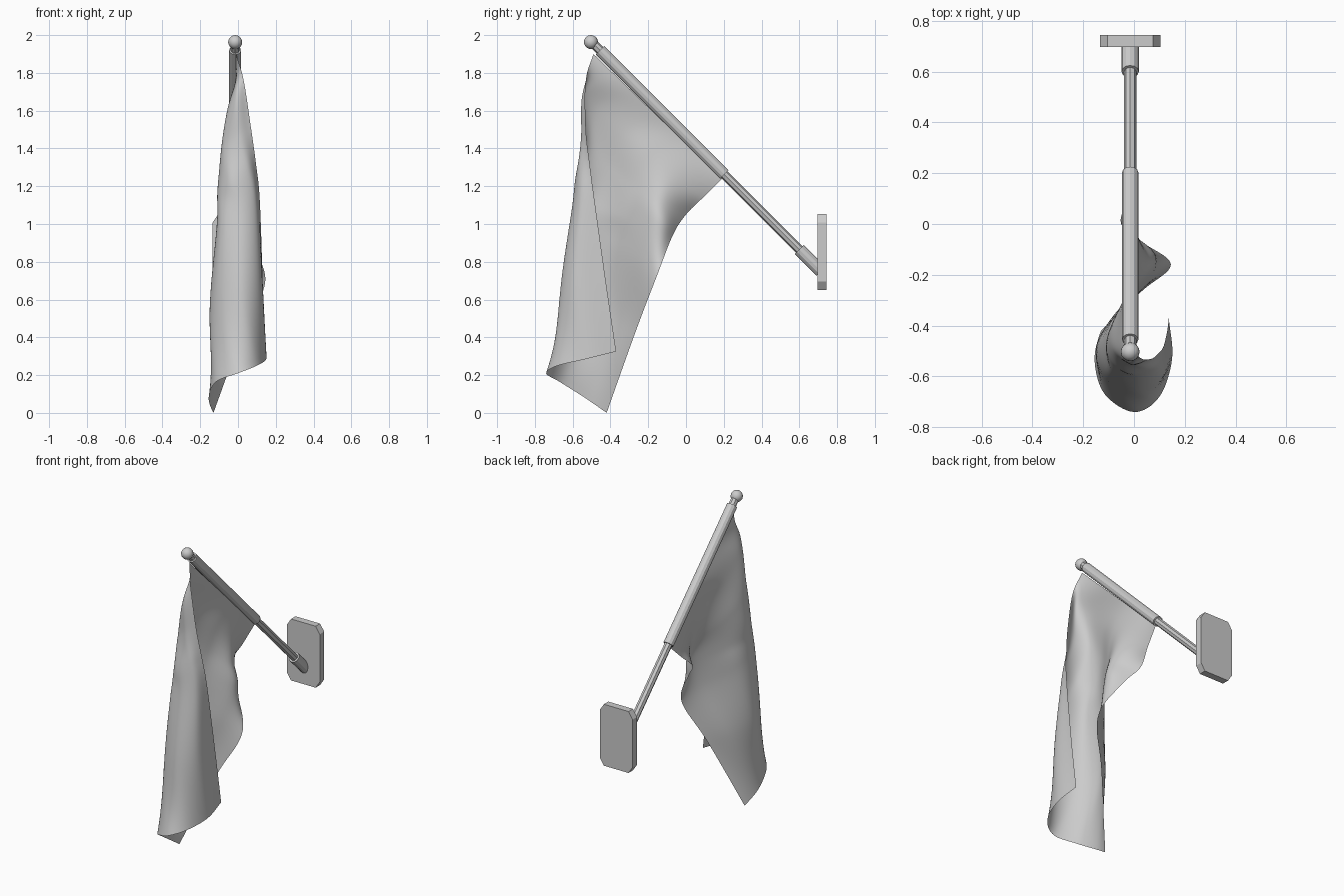
import bpy, bmesh
from mathutils import Vector

if "Cube" in bpy.data.objects:
    bpy.data.objects.remove(bpy.data.objects["Cube"])

PX = -0.015          # pole centre in x
SUM = 1.465          # the pole axis runs at 45 degrees: y + z = SUM


def make_object(name, bm, smooth=None):
    bmesh.ops.recalc_face_normals(bm, faces=bm.faces)
    mesh = bpy.data.meshes.new(name)
    bm.to_mesh(mesh)
    bm.free()
    ob = bpy.data.objects.new(name, mesh)
    bpy.context.collection.objects.link(ob)
    if smooth is not None:
        bpy.ops.object.select_all(action='DESELECT')
        ob.select_set(True)
        bpy.context.view_layer.objects.active = ob
        bpy.ops.object.shade_smooth_by_angle(angle=smooth)
    return ob


def on_pole(y):
    return Vector((PX, y, SUM - y))


def rod(name, y0, y1, radius, sides):
    a, b = on_pole(y0), on_pole(y1)
    bm = bmesh.new()
    bmesh.ops.create_cone(bm, cap_ends=True, segments=sides, radius1=radius,
                          radius2=radius, depth=(b - a).length)
    turn = (b - a).to_track_quat('Z', 'X')
    for v in bm.verts:
        v.co = turn @ v.co + (a + b) / 2
    return make_object(name, bm, 0.5)


# Pole, sleeve, neck and wall socket
rod("pole", -0.45, 0.68, 0.024, 8)
rod("flag_sleeve", -0.455, 0.203, 0.032, 12)
rod("finial_neck", -0.50, -0.45, 0.024, 8)
rod("wall_socket", 0.60, 0.715, 0.034, 12)

# Ball finial
bm = bmesh.new()
bmesh.ops.create_uvsphere(bm, u_segments=16, v_segments=10, radius=0.037)
bmesh.ops.translate(bm, verts=bm.verts, vec=(PX, -0.503, 1.963))
make_object("ball_finial", bm, 0.6)

# Wall plate with clipped corners
bm = bmesh.new()
hx, hz, cx, cz = 0.119, 0.201, 0.03, 0.045
outline = []
for sx, sz in ((1, 1), (-1, 1), (-1, -1), (1, -1)):
    pair = [(sx * hx, sz * (hz - cz)), (sx * (hx - cx), sz * hz)]
    outline += pair if sx * sz > 0 else pair[::-1]
rings = [[bm.verts.new((PX + x, y, 0.852 + z)) for x, z in outline] for y in (0.697, 0.743)]
for ring in rings:
    bm.faces.new(ring)
for i in range(8):
    k = (i + 1) % 8
    bm.faces.new((rings[0][i], rings[0][k], rings[1][k], rings[1][i]))
make_object("wall_plate", bm)


# Draped cloth: smooth surface through a few cross-fold curves
def spline(pts, t):
    s = t * (len(pts) - 1)
    i = min(int(s), len(pts) - 2)
    f = s - i
    p1, p2 = pts[i], pts[i + 1]
    p0 = pts[i - 1] if i > 0 else 2 * p1 - p2
    p3 = pts[i + 2] if i + 2 < len(pts) else 2.5 * p2 - 2 * p1 + 0.5 * p0
    return 0.5 * (2 * p1 + (p2 - p0) * f + (2 * p0 - 5 * p1 + 4 * p2 - p3) * f * f
                  + (3 * p1 - p0 - 3 * p2 + p3) * f ** 3)


hoist = [Vector((-0.01, -0.49, 1.90)).lerp(Vector((-0.01, 0.19, 1.24)), i / 6) for i in range(7)]
folds = [
    [(.03, -.53, 1.76), (-.015, -.535, 1.70), (-.055, -.46, 1.61), (-.05, -.34, 1.49),
     (-.01, -.20, 1.37), (.015, -.06, 1.25), (-.03, .09, 1.14)],
    [(.07, -.53, 1.5), (0, -.555, 1.46), (-.08, -.51, 1.4), (-.09, -.41, 1.3),
     (-.03, -.28, 1.2), (.05, -.13, 1.13), (-.05, 0, 1.05)],
    [(.095, -.51, 1.32), (.05, -.57, 1.29), (-.05, -.575, 1.23), (-.11, -.48, 1.15),
     (-.05, -.33, 1.05), (.085, -.16, 1.0), (.03, -.07, .94)],
    [(.115, -.485, 1.13), (.09, -.57, 1.11), (0, -.605, 1.07), (-.10, -.56, 1.0),
     (-.10, -.40, .91), (.05, -.24, .81), (.145, -.16, .71)],
    [(.13, -.425, .7), (.12, -.59, .68), (.02, -.665, .65), (-.10, -.62, .58),
     (-.15, -.50, .52), (-.08, -.36, .47), (.03, -.265, .435)],
    [(.137, -.37, .325), (.15, -.53, .285), (.10, -.68, .25), (0, -.74, .21),
     (-.115, -.67, .165), (-.155, -.54, .083), (-.13, -.42, 0)],
]
rows = [hoist] + [[Vector(p) for p in r] for r in folds]
NU, NV = 48, 72
bm = bmesh.new()
grid = []
for i in range(NU + 1):
    column = [spline(r, i / NU) for r in rows]
    grid.append([bm.verts.new(spline(column, j / NV)) for j in range(NV + 1)])
for i in range(NU):
    for j in range(NV):
        bm.faces.new((grid[i][j], grid[i + 1][j], grid[i + 1][j + 1], grid[i][j + 1]))
make_object("flag_cloth", bm, 1.0)
